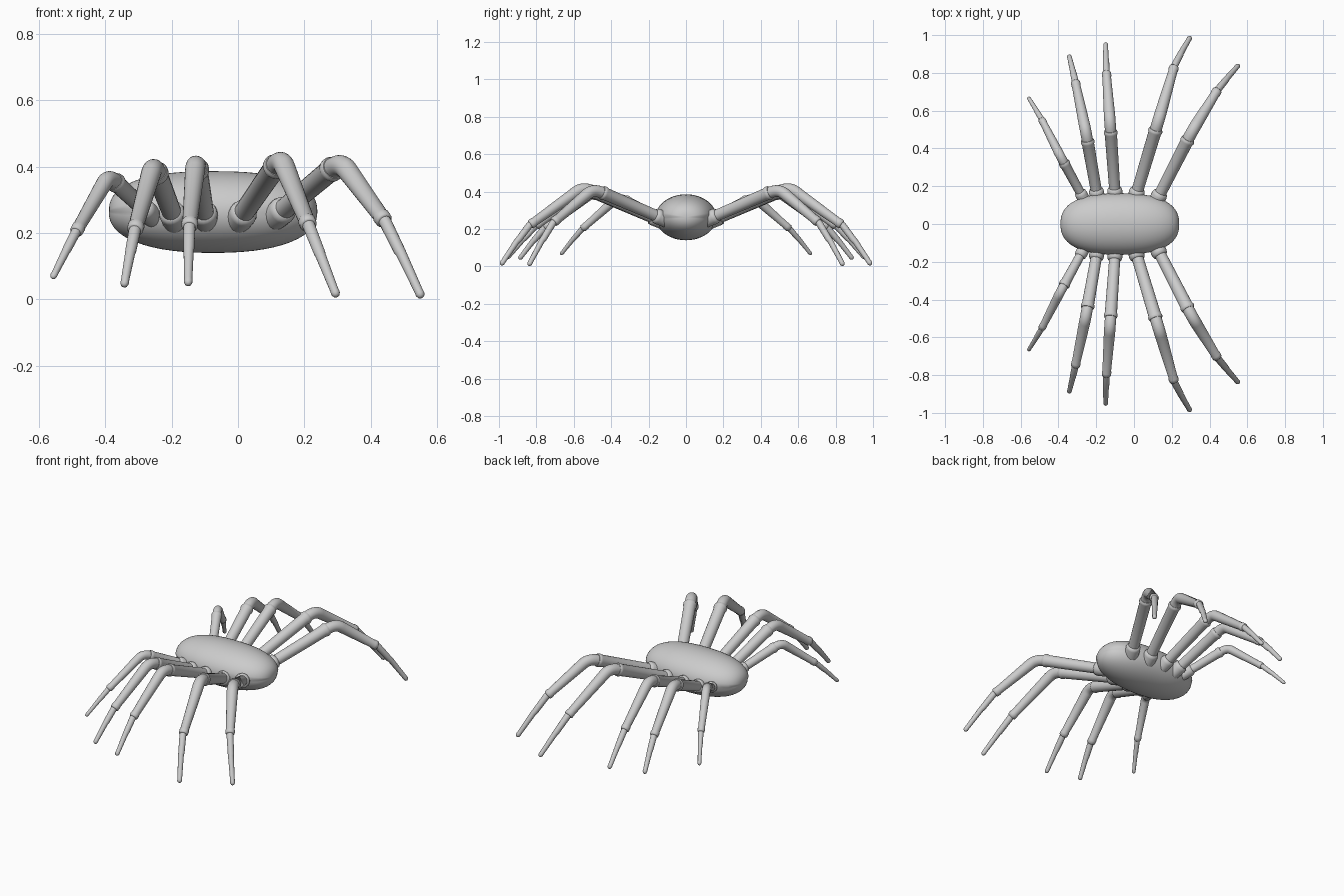
import bpy, bmesh, math
from mathutils import Vector

if "Cube" in bpy.data.objects:
    bpy.data.objects.remove(bpy.data.objects["Cube"])

grey = bpy.data.materials.new("plain grey")
grey.diffuse_color = (0.6, 0.6, 0.6, 1)
grey.use_nodes = True
grey.node_tree.nodes["Principled BSDF"].inputs["Base Color"].default_value = grey.diffuse_color


def finish(name, bm, mirror=False):
    bmesh.ops.recalc_face_normals(bm, faces=bm.faces)
    me = bpy.data.meshes.new(name)
    bm.to_mesh(me)
    bm.free()
    me.materials.append(grey)
    ob = bpy.data.objects.new(name, me)
    bpy.context.collection.objects.link(ob)
    bpy.context.view_layer.objects.active = ob
    ob.select_set(True)
    bpy.ops.object.shade_smooth_by_angle(angle=math.radians(50))
    ob.select_set(False)
    if mirror:
        m = ob.modifiers.new("mirror", 'MIRROR')
        m.use_axis = (False, True, False)
        m.use_mirror_merge = False
    return ob


def sweep(bm, pts, radii, sides=20):
    """Round tube through the points with one radius per point."""
    n, rings = len(pts), []
    for i, (p, r) in enumerate(zip(pts, radii)):
        t = (pts[min(i + 1, n - 1)] - pts[max(i - 1, 0)]).normalized()
        u = t.cross(Vector((0, 0, 1))).normalized()
        v = t.cross(u)
        rings.append([bm.verts.new(p + r * (u * math.cos(a) + v * math.sin(a)))
                      for a in (2 * math.pi * k / sides for k in range(sides))])
    for a, b in zip(rings, rings[1:]):
        for k in range(sides):
            j = (k + 1) % sides
            bm.faces.new((a[k], a[j], b[j], b[k]))
    bm.faces.new(rings[0])
    bm.faces.new(rings[-1])


def straight(bm, a, b, profile):
    """Straight piece; profile holds (distance along, radius)."""
    d = (b - a).normalized()
    sweep(bm, [a + d * s for s, r in profile], [r for s, r in profile])


# body: slightly boxy egg, lying along x
bm = bmesh.new()
bmesh.ops.create_uvsphere(bm, u_segments=48, v_segments=32, radius=1)
for v in bm.verts:
    ax, rad, side = v.co.z, math.hypot(v.co.x, v.co.y), v.co.x
    p = 2.5 if side > 0 else 2.3
    s = (abs(ax) ** p + rad ** p) ** (-1 / p)
    v.co = Vector((-0.075 + 0.314 * ax * s, 0.163 * v.co.y * s, 0.263 + 0.123 * side * s))
finish("body", bm)

# legs: base, knee, ankle, tip, thickness
legs = {
    "rear_leg": ((-0.27, 0.14, 0.26), (-0.39, 0.36, 0.372), (-0.487, 0.55, 0.205), (-0.555, 0.663, 0.072), 0.78),
    "second_rear_leg": ((-0.195, 0.15, 0.25), (-0.255, 0.49, 0.405), (-0.31, 0.75, 0.21), (-0.342, 0.885, 0.048), 0.95),
    "middle_leg": ((-0.10, 0.155, 0.25), (-0.127, 0.54, 0.415), (-0.146, 0.80, 0.22), (-0.15, 0.95, 0.052), 0.95),
    "second_front_leg": ((0.01, 0.15, 0.25), (0.13, 0.55, 0.425), (0.212, 0.83, 0.225), (0.294, 0.983, 0.018), 1.0),
    "front_leg": ((0.125, 0.135, 0.26), (0.31, 0.495, 0.415), (0.44, 0.705, 0.238), (0.549, 0.836, 0.015), 1.0),
}
for name, (*joints, w) in legs.items():
    base, knee, ankle, tip = map(Vector, joints)
    bm = bmesh.new()
    # hip collar and upper leg, ending in a ring just before the knee
    up = (knee - base).normalized()
    end = (knee - base).length - 0.06 * w
    straight(bm, base, knee, [(-0.04, 0.04 * w), (0.02, 0.042 * w), (0.035, 0.039 * w), (0.04, 0.031 * w),
                              (end - 0.02, 0.034 * w), (end - 0.01, 0.038 * w),
                              (end, 0.038 * w), (end + 0.008, 0.034 * w), (end + 0.009, 0.02 * w)])
    # shin, rounded over the knee and closed by an ankle ring
    down = (ankle - knee).normalized()
    a, b = knee - up * 0.06 * w, knee + down * 0.045 * w
    pts, rad = [], []
    for i in range(9):
        t = i / 8
        pts.append(a * (1 - t) ** 2 + knee * 2 * t * (1 - t) + b * t ** 2)
        rad.append(0.0315 * w)
    for s, r in ((-0.025, 0.024), (-0.02, 0.0265), (0, 0.0255), (0.004, 0.021), (0.005, 0.01)):
        pts.append(ankle + down * s)
        rad.append(r * w)
    sweep(bm, pts, rad)
    # foot: thin tapering end with a rounded tip and a small joint
    ln = (tip - ankle).length
    mid = ankle.lerp(tip, 0.45) + (down - (tip - ankle).normalized()) * 0.02
    d2 = (tip - mid).normalized()
    sweep(bm, [ankle - down * 0.02, ankle + down * 0.01, mid - down * 0.008, mid + d2 * 0.004,
               tip - d2 * 0.012, tip, tip + d2 * 0.008, tip + d2 * 0.012],
          [r * w for r in (0.019, 0.019, 0.0175, 0.016, 0.013, 0.0135, 0.010, 0.004)], 16)
    finish(name, bm, mirror=True)
